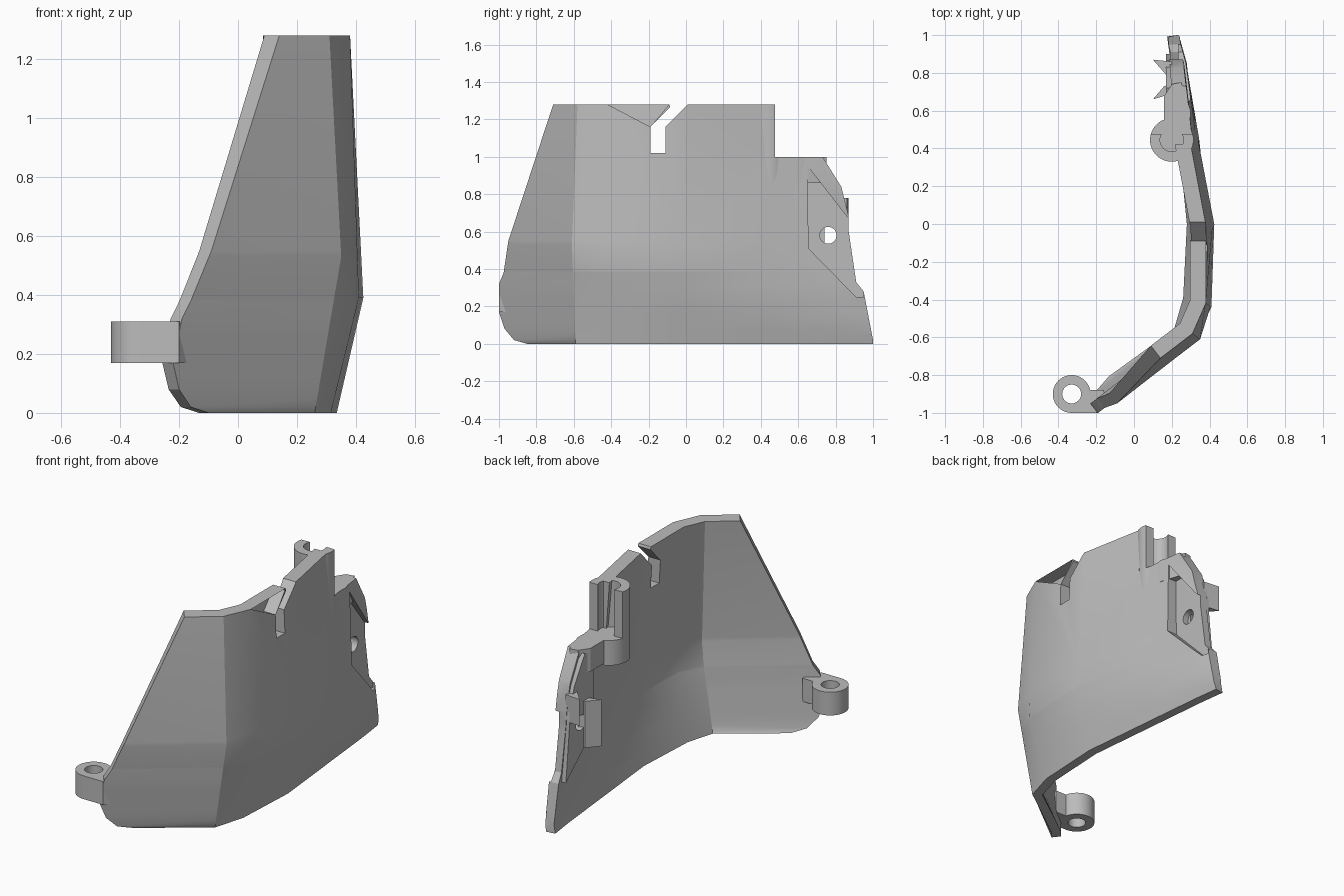
import bpy, bmesh, math
from mathutils import Vector

cube = bpy.data.objects.get("Cube")
if cube:
    bpy.data.objects.remove(cube)

grey = bpy.data.materials.new("plain_grey")
grey.use_nodes = True
grey.diffuse_color = (0.5, 0.5, 0.5, 1)
grey.node_tree.nodes["Principled BSDF"].inputs["Base Color"].default_value = (0.5, 0.5, 0.5, 1)


def finish(name, bm):
    bmesh.ops.recalc_face_normals(bm, faces=bm.faces)
    me = bpy.data.meshes.new(name)
    bm.to_mesh(me)
    bm.free()
    me.materials.append(grey)
    ob = bpy.data.objects.new(name, me)
    bpy.context.collection.objects.link(ob)
    return ob


def prism(name, outline, lo, hi, axis="z"):
    """Extrude a flat outline along z (xy outline) or x (yz outline)."""
    bm = bmesh.new()
    place = (lambda p, h: (p[0], p[1], h)) if axis == "z" else (lambda p, h: (h, p[0], p[1]))
    face = bm.faces.new([bm.verts.new(place(p, lo)) for p in outline])
    new = bmesh.ops.extrude_face_region(bm, geom=[face])["geom"]
    shift = Vector(place((0, 0), hi - lo))
    bmesh.ops.translate(bm, vec=shift, verts=[v for v in new if isinstance(v, bmesh.types.BMVert)])
    return finish(name, bm)


def arc(cx, cy, r, a0, a1, n):
    steps = [math.radians(a0 + (a1 - a0) * i / n) for i in range(n + 1)]
    return [(cx + r * math.cos(a), cy + r * math.sin(a)) for a in steps]


def cut(ob, outline, lo, hi, axis="z"):
    tool = prism("cutter", outline, lo, hi, axis)
    tool.hide_render = True
    mod = ob.modifiers.new("cut", "BOOLEAN")
    mod.operation, mod.solver, mod.object = "DIFFERENCE", "EXACT", tool
    bpy.ops.object.select_all(action="DESELECT")
    bpy.context.view_layer.objects.active = ob
    ob.select_set(True)
    bpy.ops.object.modifier_apply(modifier=mod.name)
    bpy.data.objects.remove(tool)


# Panel columns from the front edge to the back: knots of (z, x, y)
columns = [
    [(0, -.10, -.85), (.02, -.16, -.92), (.08, -.2, -.97), (.17, -.22, -1), (.32, -.19, -1),
     (.38, -.16, -.975), (.55, -.09, -.95), (1.28, .14, -.71)],
    [(0, .26, -.59), (.53, .35, -.61), (1.28, .31, -.58)],
    [(0, .315, -.4), (.39, .41, -.44), (1.28, .38, -.42)],
    [(0, .335, 0), (.39, .425, 0), (1.28, .38, 0)],
    [(0, .29, .45), (.25, .345, .45), (1.28, .295, .45)],
    [(0, .25, .85), (.12, .28, .85), (1.28, .25, .85)],
    [(0, .23, 1), (.05, .24, 1), (1.28, .2, 1)],
]


def at(knots, z):
    for (z0, x0, y0), (z1, x1, y1) in zip(knots, knots[1:]):
        if z <= z1:
            t = (z - z0) / (z1 - z0)
            return Vector((x0 + (x1 - x0) * t, y0 + (y1 - y0) * t))


def offset_row(row, t):
    """Mitred inward offset of one horizontal line."""
    out = []
    for i, p in enumerate(row):
        a = (p - row[i - 1]).normalized() if i else None
        b = (row[i + 1] - p).normalized() if i + 1 < len(row) else None
        a, b = a or b, b or a
        na, nb = Vector((-a.y, a.x)), Vector((-b.y, b.x))
        n = (na + nb).normalized()
        out.append(p + n * t / n.dot(na))
    return out


# Bent shell panel with an outer and an inner skin
levels = sorted({k[0] for c in columns for k in c})
bm = bmesh.new()
skins = ([], [])
for z in levels:
    row = [at(c, z) for c in columns]
    for skin, line in zip(skins, (row, offset_row(row, .055 + .022 * z))):
        skin.append([bm.verts.new((p.x, p.y, z)) for p in line])
outer, inner = skins
last, top = len(columns) - 1, len(levels) - 1
for j in range(top):
    for i in range(last):
        for s in skins:
            bm.faces.new((s[j][i], s[j][i + 1], s[j + 1][i + 1], s[j + 1][i]))
    for i in (0, last):
        bm.faces.new((outer[j][i], outer[j + 1][i], inner[j + 1][i], inner[j][i]))
for j in (0, top):
    for i in range(last):
        bm.faces.new((outer[j][i], outer[j][i + 1], inner[j][i + 1], inner[j][i]))
panel = finish("bent_panel", bm)

# Stepped back edge and angled slot
cut(panel, [(.42, 1.4), (.42, 1), (.73, 1), (.83, .84), (.87, .68), (.87, .6), (.91, .33),
            (.95, .28), (1, .02), (1.2, .02), (1.2, 1.4)], -1, 1, "x")
cut(panel, [(-.19, 1.02), (-.11, 1.02), (-.11, 1.16), (.03, 1.3), (-.09, 1.3), (-.09, 1.28),
            (-.085, 1.265), (-.19, 1.16)], -1, 1, "x")

# Screw boss behind the recessed pad
boss = prism("screw_boss", [(.64, .95), (.72, .98), (.82, .82), (.865, .67), (.865, .6),
                            (.89, .36), (.9, .27), (.63, .5)], .17, .25, "x")
pad = [(.65, .95), (.86, .68), (.95, .6), (.95, .25), (.91, .25), (.655, .51)]
for ob in (panel, boss):
    cut(ob, pad, .235, .6, "x")
    cut(ob, arc(.76, .58, .045, 0, 348.75, 31), -.5, .6, "x")

# Pointed ribs beside the screw hole
ribs = [prism("back_rib", [(.2, .86), (.1, .87), (.17, .79), (.2, .79)], .62, .78),
        prism("middle_rib", [(.2, .74), (.16, .73), (.1, .66), (.2, .69)], .42, .7)]

# Ledge and half-round hook at the top
ledge = prism("hook_ledge", [(.16, .5), (.29, .44), (.3, .6), (.25, .75), (.2, .74), (.16, .68)], .86, 1)
post = prism("hook_post", arc(.2, .445, .115, 0, 352.5, 47), .85, 1)
hook = prism("hook", arc(.2, .445, .115, 15, -195, 32) + arc(.2, .445, .062, -210, 30, 32), 1, 1.28)

# Front mounting ring with its tab
ring = prism("mounting_ring", arc(-.33, -.9, .1, 12, 270, 40)
             + [(-.2, -1), (-.15, -.93), (-.16, -.88)], .17, .31)
cut(ring, arc(-.33, -.9, .05, 0, 348.75, 31), 0, .5)

# Smooth round parts while keeping edges sharp
bpy.ops.object.select_all(action="DESELECT")
for ob in (panel, boss, ledge, post, hook, ring, *ribs):
    ob.select_set(True)
bpy.context.view_layer.objects.active = panel
bpy.ops.object.shade_smooth_by_angle(angle=math.radians(25))
